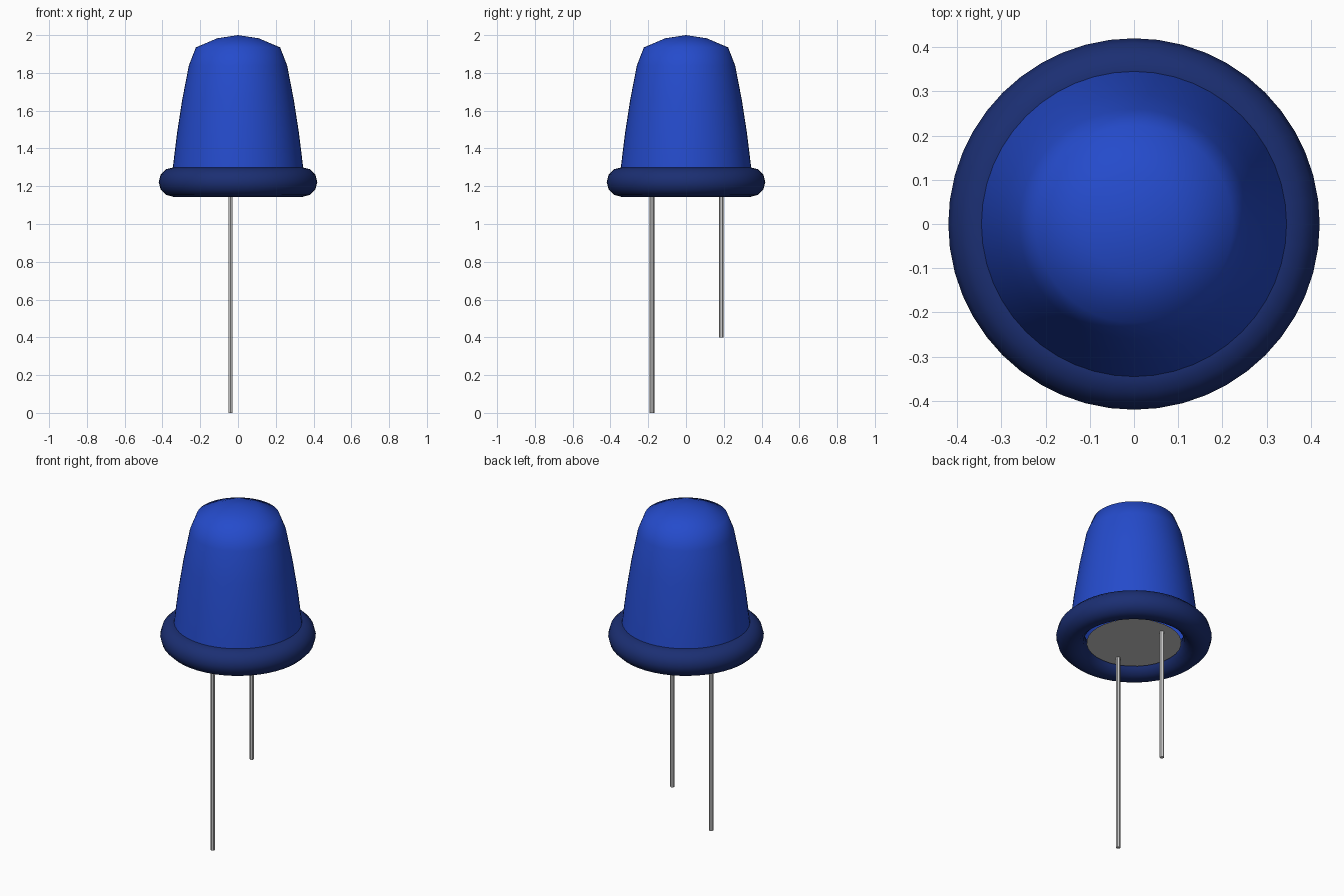
import bpy, bmesh, math

if "Cube" in bpy.data.objects:
    bpy.data.objects.remove(bpy.data.objects["Cube"])


def material(name, rgb):
    m = bpy.data.materials.new(name)
    m.diffuse_color = (*rgb, 1)
    m.use_nodes = True
    m.node_tree.nodes["Principled BSDF"].inputs["Base Color"].default_value = m.diffuse_color
    return m


def lathe(name, profile, segments, mat):
    """Spin a closed or open (radius, z) profile around the z axis."""
    bm = bmesh.new()
    verts = [bm.verts.new((r, 0, z)) for r, z in profile]
    edges = [bm.edges.new(pair) for pair in zip(verts, verts[1:])]
    bmesh.ops.spin(bm, geom=verts + edges, cent=(0, 0, 0), axis=(0, 0, 1),
                   angle=2 * math.pi, steps=segments)
    bmesh.ops.remove_doubles(bm, verts=bm.verts, dist=1e-4)
    bmesh.ops.recalc_face_normals(bm, faces=bm.faces)
    for f in bm.faces:
        f.smooth = True
    mesh = bpy.data.meshes.new(name)
    bm.to_mesh(mesh)
    bm.free()
    mesh.materials.append(mat)
    obj = bpy.data.objects.new(name, mesh)
    bpy.context.collection.objects.link(obj)
    # an open shell must still face outwards
    if mesh.polygons[0].normal.dot(mesh.polygons[0].center) < 0:
        mesh.flip_normals()
    return obj


# Tapered lens, open underneath
lens_blue = material("lens_blue", (0.018, 0.07, 0.6))
lathe("lens", [(0.352, 1.23), (0.345, 1.30), (0.323, 1.48), (0.295, 1.66),
               (0.26, 1.84), (0.223, 1.935), (0.11, 1.983), (0, 2.0)], 48, lens_blue)

# Rounded collar around the base
bpy.ops.mesh.primitive_torus_add(location=(0, 0, 1.222), major_radius=0.342,
                                 minor_radius=0.078, major_segments=48,
                                 minor_segments=12)
collar = bpy.context.object
collar.name = "collar"
collar.data.materials.append(material("collar_blue", (0.011, 0.028, 0.17)))
bpy.ops.object.shade_smooth()

# Flat base plate recessed in the collar
bpy.ops.mesh.primitive_circle_add(vertices=32, radius=0.256, fill_type='NGON',
                                  location=(0, 0, 1.183))
plate = bpy.context.object
plate.name = "base_plate"
plate.data.flip_normals()

# Two hexagonal wire legs, one long and one short
for name, y, bottom in (("long_leg", -0.18, 0.0), ("short_leg", 0.186, 0.4)):
    top = 1.19
    bpy.ops.mesh.primitive_cylinder_add(vertices=6, radius=0.012, depth=top - bottom,
                                        location=(-0.04, y, (top + bottom) / 2))
    bpy.context.object.name = name
